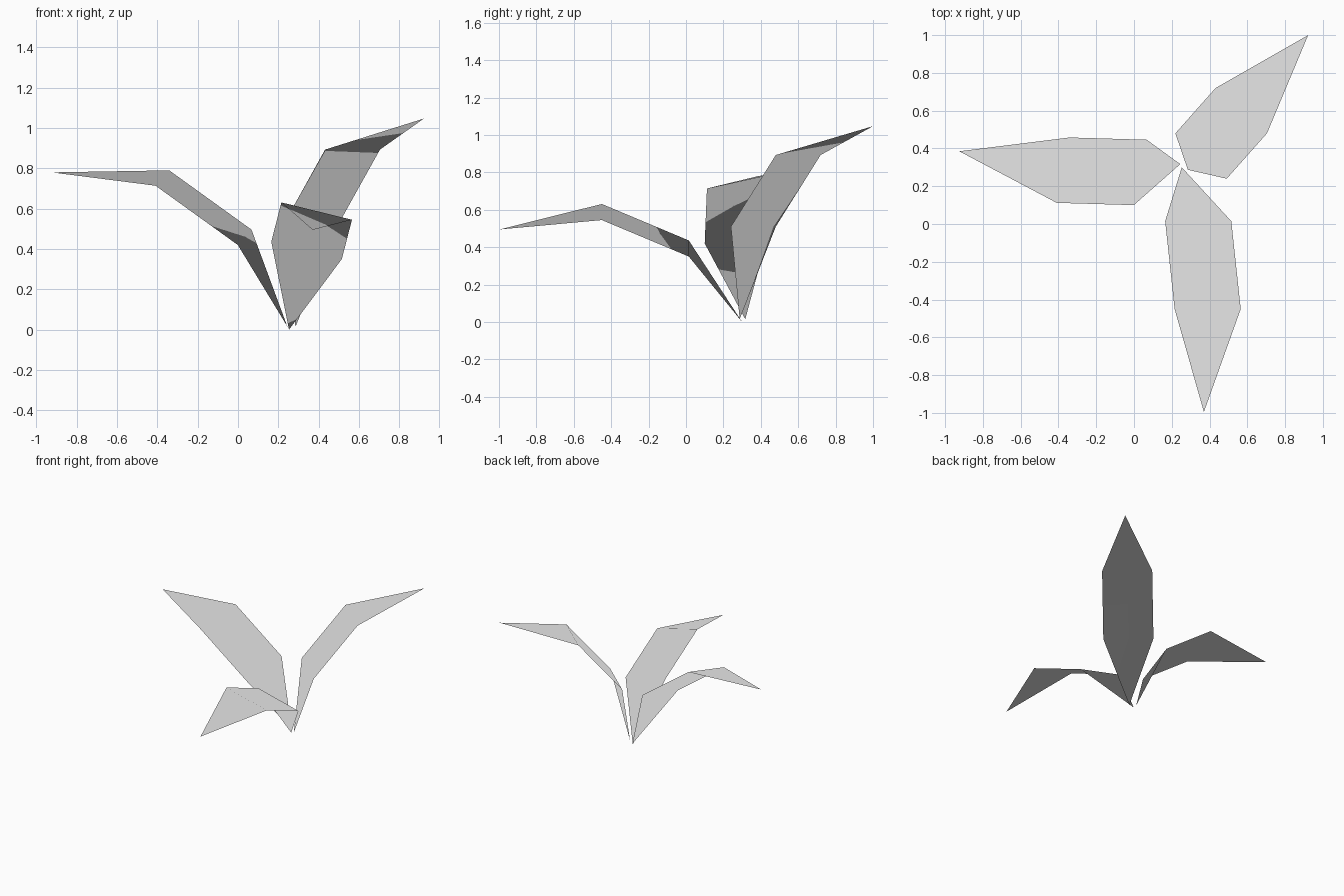
import bpy
from mathutils import Vector

# Remove the default cube
default_cube = bpy.data.objects.get("Cube")
if default_cube:
    bpy.data.objects.remove(default_cube, do_unlink=True)

# Single pale grey for every leaf
leaf_grey = bpy.data.materials.new("leaf_grey")
leaf_grey.use_nodes = True
colour = (0.8, 0.8, 0.8, 1)
leaf_grey.diffuse_color = colour
for node in leaf_grey.node_tree.nodes:
    if node.type == "BSDF_PRINCIPLED":
        node.inputs["Base Color"].default_value = colour


def make_leaf(name, base, lower, upper, tip, half_width):
    """Folded sheet along a spine: pointed base, straight middle, pointed tip.

    half_width points to the right-hand edge when looking from base to tip.
    """
    base, lower, upper, tip, side = map(
        Vector, (base, lower, upper, tip, half_width))
    points = [base, lower + side, lower - side,
              upper + side, upper - side, tip]
    faces = [(0, 1, 2), (1, 3, 4, 2), (3, 5, 4)]
    mesh = bpy.data.meshes.new(name)
    mesh.from_pydata(points, [], faces)
    mesh.materials.append(leaf_grey)
    mesh.update()
    # Foliage shading: every normal points straight up
    mesh.polygons.foreach_set("use_smooth", [True] * len(mesh.polygons))
    mesh.normals_split_custom_set([Vector((0, 0, 1)) for _ in mesh.loops])
    leaf = bpy.data.objects.new(name, mesh)
    bpy.context.scene.collection.objects.link(leaf)
    return leaf


# Three arching leaves growing from one root
make_leaf("front_leaf",
          base=(0.253, 0.3, 0.0),
          lower=(0.34, 0.015, 0.393),
          upper=(0.39, -0.45, 0.588),
          tip=(0.37, -0.995, 0.495),
          half_width=(-0.175, 0, 0.043))

make_leaf("right_leaf",
          base=(0.245, 0.317, 0.015),
          lower=(0.033, 0.273, 0.458),
          upper=(-0.375, 0.285, 0.752),
          tip=(-0.925, 0.385, 0.78),
          half_width=(0.034, 0.173, 0.038))

make_leaf("back_left_leaf",
          base=(0.285, 0.287, 0.015),
          lower=(0.355, 0.36, 0.51),
          upper=(0.568, 0.6, 0.893),
          tip=(0.922, 1.0, 1.047),
          half_width=(0.136, -0.12, 0))
